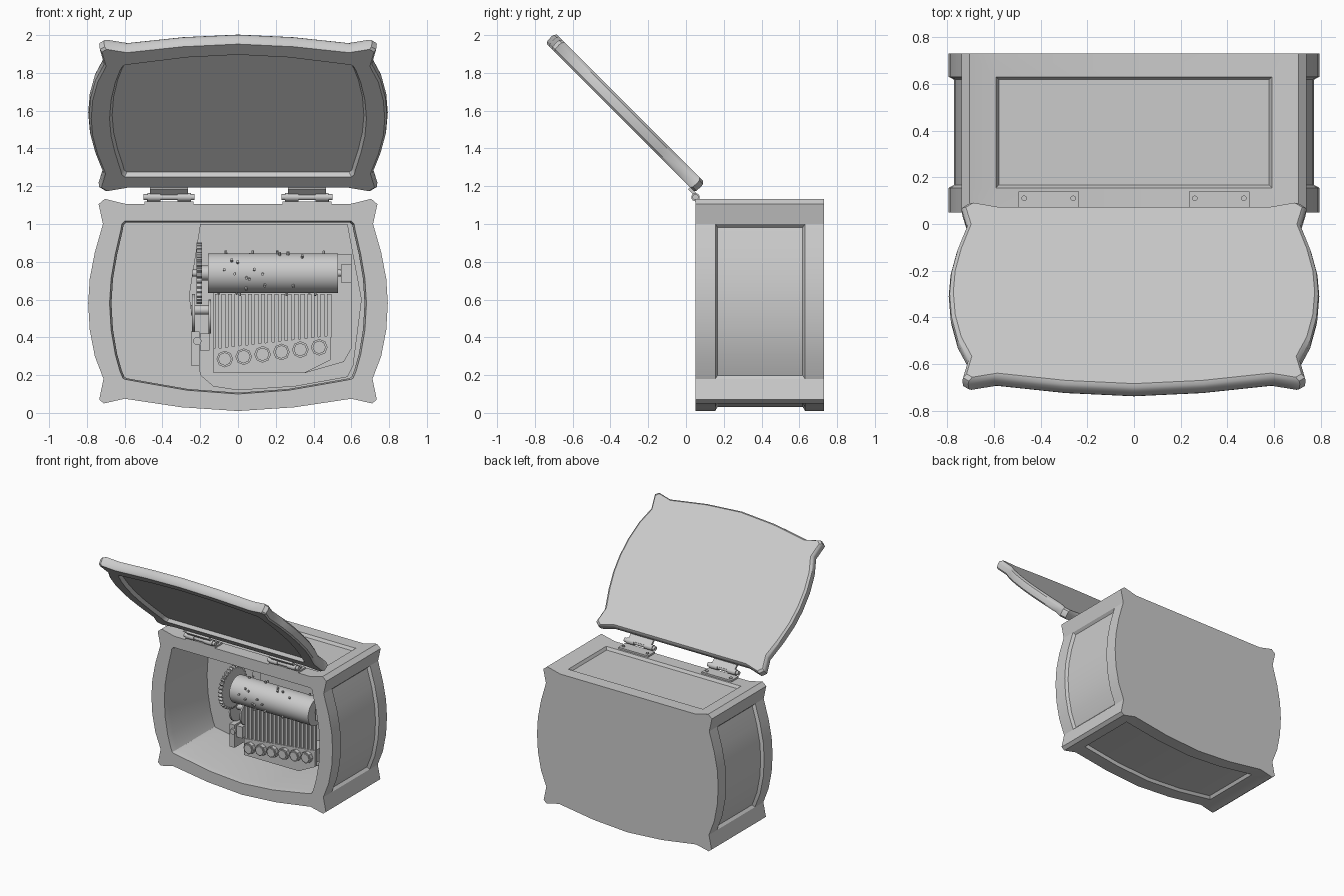
import bpy, bmesh, math, random
from mathutils import Vector, Matrix

if "Cube" in bpy.data.objects:
    bpy.data.objects.remove(bpy.data.objects["Cube"])
random.seed(4)

mat = bpy.data.materials.new("plain grey")
mat.use_nodes = True
GREY = (0.6, 0.6, 0.6, 1)
mat.diffuse_color = GREY
mat.node_tree.nodes["Principled BSDF"].inputs["Base Color"].default_value = GREY


def finish(name, bm, angle=25):
    bmesh.ops.recalc_face_normals(bm, faces=bm.faces)
    mesh = bpy.data.meshes.new(name)
    bm.to_mesh(mesh)
    bm.free()
    mesh.materials.append(mat)
    ob = bpy.data.objects.new(name, mesh)
    bpy.context.collection.objects.link(ob)
    bpy.ops.object.select_all(action="DESELECT")
    ob.select_set(True)
    bpy.context.view_layer.objects.active = ob
    bpy.ops.object.shade_smooth_by_angle(angle=math.radians(angle))
    return ob


def loft(rings):
    """Join closed rings of points in order and cap both ends."""
    bm = bmesh.new()
    loops = [[bm.verts.new(p) for p in ring] for ring in rings]
    for a, b in zip(loops, loops[1:]):
        for i in range(len(a)):
            j = (i + 1) % len(a)
            bm.faces.new((a[i], a[j], b[j], b[i]))
    bm.faces.new(loops[0])
    bm.faces.new(loops[-1])
    bmesh.ops.recalc_face_normals(bm, faces=bm.faces)
    return bm


def prism(name, pts, y0, y1):
    return finish(name, loft([[(x, y, z) for x, z in pts] for y in (y0, y1)]))


def box(name, x0, x1, y0, y1, z0, z1):
    return prism(name, [(x0, z0), (x1, z0), (x1, z1), (x0, z1)], y0, y1)


def rod(name, centre, axis, radius, length, sides=24):
    bm = bmesh.new()
    turn = Vector((0, 0, 1)).rotation_difference(Vector(axis)).to_matrix().to_4x4()
    bmesh.ops.create_cone(bm, cap_ends=True, segments=sides, radius1=radius, radius2=radius,
                          depth=length, matrix=Matrix.Translation(centre) @ turn)
    return finish(name, bm, 46 if sides > 8 else 20)


def mirrored(half):
    return half + [(-x, z) for x, z in reversed(half[1:-1])]


def scaled(pts, s, zc=0.57):
    return [(x * s, zc + (z - zc) * s) for x, z in pts]


# Bowed outline of the case, and the matching outline of its opening
OUTER = mirrored([(0, 1.105), (0.59, 1.105), (0.705, 1.133), (0.738, 1.105), (0.715, 1.0),
                  (0.758, 0.85), (0.785, 0.71), (0.793, 0.58), (0.785, 0.44), (0.758, 0.3),
                  (0.712, 0.18), (0.735, 0.07), (0.71, 0.05), (0.6, 0.075), (0.3, 0.03), (0, 0.01)])
INNER = mirrored([(0, 1.015), (0.5, 1.015), (0.6, 1.015), (0.615, 1.0), (0.62, 0.97),
                  (0.65, 0.84), (0.672, 0.71), (0.68, 0.58), (0.672, 0.44), (0.65, 0.31),
                  (0.625, 0.22), (0.61, 0.185), (0.6, 0.178), (0.5, 0.16), (0.27, 0.12), (0, 0.1)])

# Case: hollow shell open to the front, with sunken panels on four sides
FLOOR = 0.57
steps = [(OUTER, 0.73), (OUTER, 0.63), (OUTER, 0.155), (OUTER, 0.05),
         (INNER, 0.05), (scaled(INNER, 0.985), 0.1), (scaled(INNER, 0.985), FLOOR)]
bm = loft([[(x, y, z) for x, z in pts] for pts, y in steps])
middle = [f for f in bm.faces
          if all(0.15 < v.co.y < 0.64 for v in f.verts)
          and abs(f.normal.y) < 0.1 and len(f.verts) == 4]
groups = [
    [f for f in middle if all(v.co.x * s > 0.7 and 0.17 < v.co.z < 1.01 for v in f.verts)]
    for s in (1, -1)]
groups += [
    [f for f in middle if all(abs(v.co.x) < 0.61 and (v.co.z - 0.57) * s > 0.4 for v in f.verts)]
    for s in (1, -1)]
for faces in groups:
    bmesh.ops.inset_region(bm, faces=faces, thickness=0.012, depth=-0.022,
                           use_boundary=True, use_even_offset=True)
finish("case", bm)

# Lid: same outline, opened at an angle, with a sunken lining
along, outward = Vector((0, -1, 1)).normalized(), Vector((0, 1, 1)).normalized()


def lid_ring(pts, w):
    return [Vector((x, 0, 0)) + along * (0.79 + 1.133 - z) + outward * w for x, z in pts]


finish("lid", loft([
    lid_ring(scaled(OUTER, 0.975), 0.933), lid_ring(scaled(OUTER, 0.995), 0.92),
    lid_ring(OUTER, 0.905), lid_ring(scaled(OUTER, 0.995), 0.87),
    lid_ring(scaled(OUTER, 0.98), 0.859), lid_ring(INNER, 0.859),
    lid_ring(scaled(INNER, 0.98), 0.886)]), 35)

# Hinges: leaf on the case, leaf on the lid, knuckles and screws
for side, x in (("left", 0.365), ("right", -0.365)):
    box(side + "_hinge_leaf", x - 0.13, x + 0.13, 0.05, 0.14, 1.1, 1.118)
    bm = loft([[Vector((x + dx, 0, 0)) + along * v + outward * w
                for dx, v in ((-0.1, 0.77), (0.1, 0.77), (0.1, 0.83), (-0.1, 0.83))]
               for w in (0.845, 0.862)])
    finish(side + "_hinge_lid_leaf", bm)
    rod(side + "_hinge_pin", (x, 0.05, 1.142), (1, 0, 0), 0.016, 0.27, 16)
    for dx in (-0.08, 0.08):
        rod(side + "_hinge_knuckle", (x + dx, 0.05, 1.142), (1, 0, 0), 0.022, 0.07, 16)
    for dx in (-0.105, 0.105):
        rod(side + "_hinge_screw", (x + dx, 0.11, 1.12), (0, 0, 1), 0.012, 0.012, 12)

# Raised floor and bed plate below the mechanism
prism("mechanism_floor", [(-0.2, 1.0), (-0.26, 0.62), (-0.2, 0.2), (-0.13, 0.14), (0, 0.12),
                          (0.3, 0.14), (0.58, 0.19), (0.61, 0.25), (0.655, 0.6), (0.58, 1.0)],
      0.53, FLOOR)
prism("bed_plate", [(-0.13, 0.21), (0.35, 0.21), (0.56, 0.27), (0.6, 0.34), (0.6, 0.84),
                    (-0.13, 0.84)], 0.47, 0.535)

# Pinned cylinder with its shaft and bearings
AX_Y, AX_Z, RAD = 0.225, 0.74, 0.105
rod("pinned_cylinder", (0.185, AX_Y, AX_Z), (1, 0, 0), RAD, 0.69, 40)
rod("cylinder_shaft", (0.18, AX_Y, AX_Z), (1, 0, 0), 0.018, 0.84, 16)
box("shaft_bearing", 0.545, 0.6, 0.19, 0.48, 0.69, 0.785)
for i in range(36):
    a = random.uniform(0, math.tau)
    d = Vector((0, math.cos(a), math.sin(a)))
    c = Vector((random.uniform(-0.13, 0.5), AX_Y, AX_Z)) + d * RAD
    rod("cylinder_pin", c, d, 0.008, 0.03, 6)

# Toothed drive wheel
TEETH = 32
profile = []
for i in range(TEETH):
    for k, r in ((0, 0.145), (0.3, 0.163), (0.6, 0.163), (0.9, 0.145)):
        a = math.tau * (i + k) / TEETH
        profile.append((AX_Y + r * math.cos(a), AX_Z + r * math.sin(a)))
finish("drive_wheel", loft([[(x, y, z) for y, z in profile] for x in (-0.22, -0.19)]))
rod("drive_wheel_hub", (-0.185, AX_Y, AX_Z), (1, 0, 0), 0.04, 0.05, 20)

# Comb: slanted base, long teeth and clamping bolts
prism("comb_base", [(-0.13, 0.21), (0.35, 0.21), (0.49, 0.28), (0.49, 0.41), (-0.13, 0.34)],
      0.26, 0.29)
prism("comb_support", [(-0.11, 0.23), (0.34, 0.23), (0.47, 0.29), (0.47, 0.39), (-0.11, 0.32)],
      0.29, 0.48)
for i in range(18):
    x = -0.112 + i * 0.035
    box("comb_tooth", x - 0.011, x + 0.011, 0.265, 0.28, 0.33 + 0.004 * i, 0.63)
for i in range(6):
    spot = (-0.07 + i * 0.1, 0.245, 0.285 + i * 0.0125)
    rod("comb_bolt", spot, (0, 1, 0), 0.044, 0.03, 8)
    rod("comb_bolt_top", (spot[0], 0.228, spot[2]), (0, 1, 0), 0.035, 0.012, 8)

# Governor beside the comb
box("governor_bracket", -0.25, -0.205, 0.25, 0.53, 0.25, 0.43)
box("governor_post", -0.2, -0.15, 0.27, 0.53, 0.33, 0.42)
rod("governor_screw", (-0.215, 0.245, 0.38), (0, 1, 0), 0.022, 0.02, 12)
rod("governor_wheel", (-0.235, 0.33, 0.53), (1, 0, 0), 0.1, 0.015, 24)
rod("governor_pinion", (-0.2, 0.33, 0.545), (1, 0, 0), 0.025, 0.1, 16)
rod("governor_disc", (-0.15, 0.33, 0.51), (1, 0, 0), 0.09, 0.012, 24)
